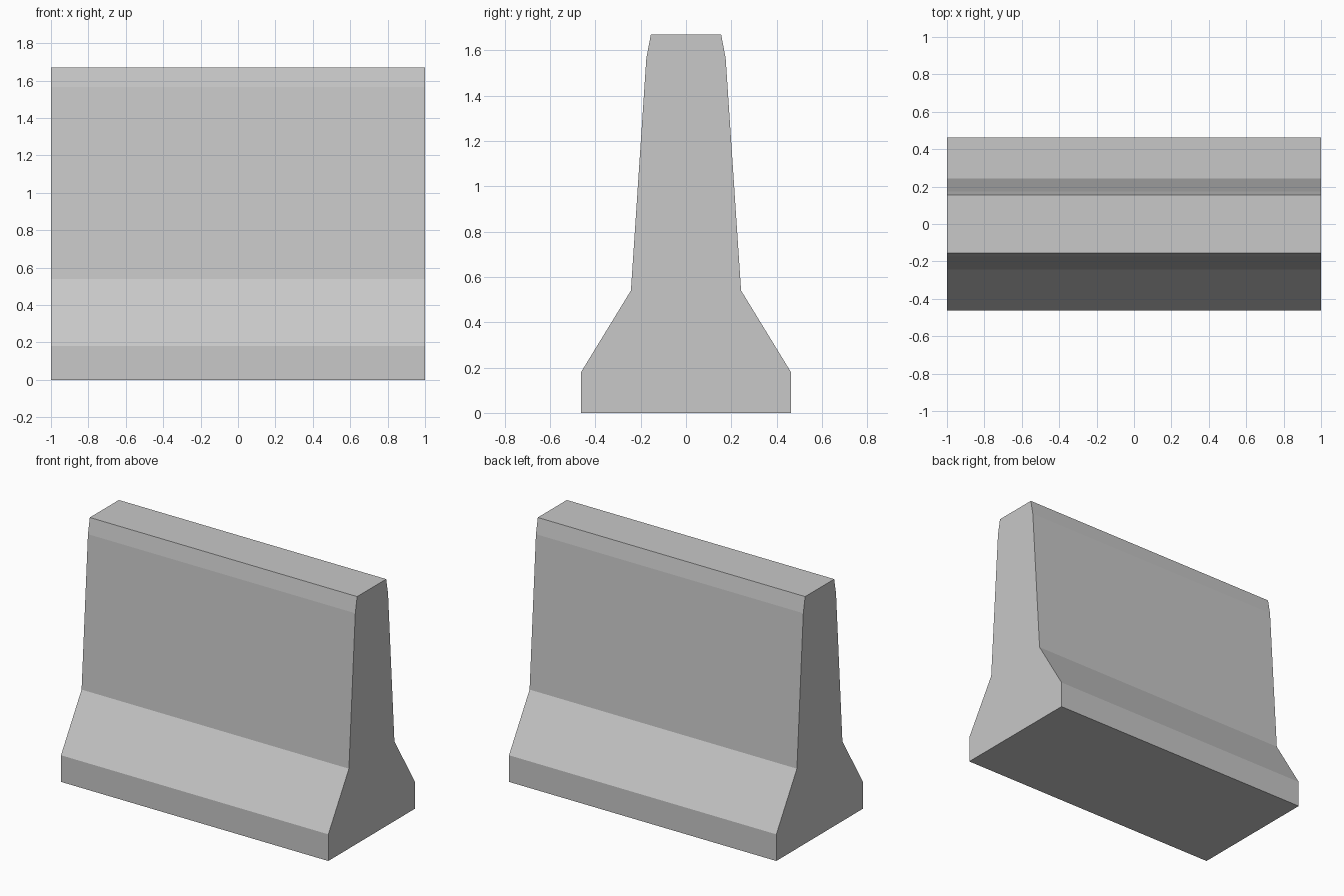
import bpy
import bmesh

default_cube = bpy.data.objects.get("Cube")
if default_cube:
    bpy.data.objects.remove(default_cube, do_unlink=True)

# Concrete material
concrete = bpy.data.materials.new("concrete_grey")
concrete.use_nodes = True
colour = (0.58, 0.58, 0.58, 1)
concrete.diffuse_color = colour
concrete.node_tree.nodes["Principled BSDF"].inputs["Base Color"].default_value = colour

# Half profile from foot to top: (half depth, height)
LENGTH = 2.0
half_profile = [(0.463, 0), (0.463, 0.18), (0.243, 0.54), (0.175, 1.565), (0.155, 1.67)]
outline = half_profile + [(-y, z) for y, z in reversed(half_profile)]

# Barrier body: mirrored profile extruded along its length
bm = bmesh.new()
end_face = bm.faces.new([bm.verts.new((-LENGTH / 2, y, z)) for y, z in outline])
extruded = bmesh.ops.extrude_face_region(bm, geom=[end_face], use_keep_orig=True)
moved = [v for v in extruded["geom"] if isinstance(v, bmesh.types.BMVert)]
bmesh.ops.translate(bm, verts=moved, vec=(LENGTH, 0, 0))
bmesh.ops.recalc_face_normals(bm, faces=bm.faces)

mesh = bpy.data.meshes.new("barrier_body")
bm.to_mesh(mesh)
bm.free()
mesh.materials.append(concrete)
barrier = bpy.data.objects.new("barrier_body", mesh)
bpy.context.collection.objects.link(barrier)
